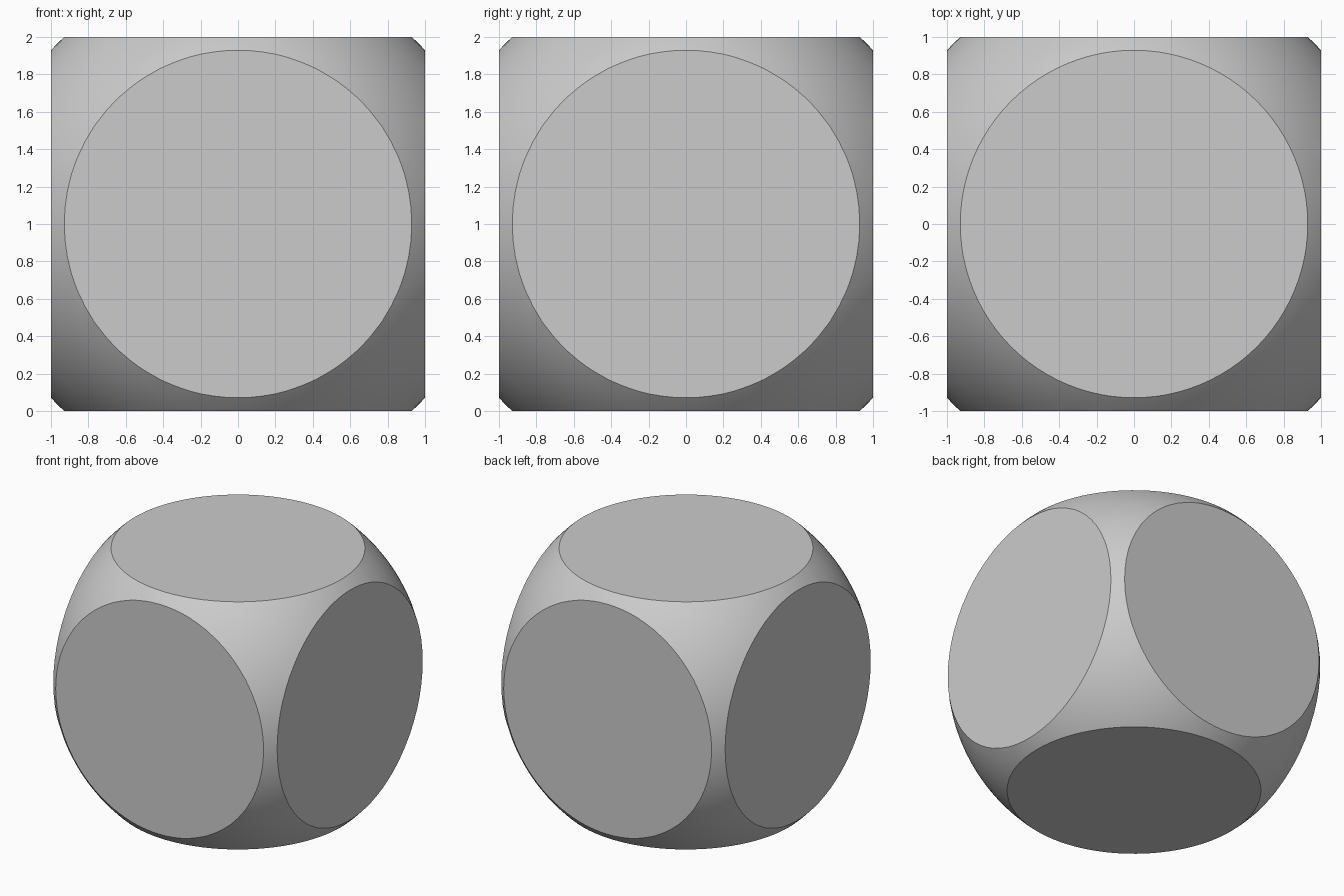
import bpy, bmesh, math
from mathutils import Vector

if "Cube" in bpy.data.objects:
    bpy.data.objects.remove(bpy.data.objects["Cube"])

HALF = 1.0        # half width of the block
FLAT_R = 0.93     # radius of each round flat
CENTRE = Vector((0, 0, HALF))

# Sphere that meets the six flats in circles of FLAT_R
bm = bmesh.new()
bmesh.ops.create_uvsphere(bm, u_segments=96, v_segments=48,
                          radius=math.hypot(HALF, FLAT_R))
bmesh.ops.translate(bm, verts=bm.verts, vec=CENTRE)

# Slice off and cap all six sides
for axis in range(3):
    for sign in (-1, 1):
        normal = Vector((0, 0, 0))
        normal[axis] = sign
        cut = bmesh.ops.bisect_plane(
            bm, geom=bm.verts[:] + bm.edges[:] + bm.faces[:], dist=1e-5,
            plane_co=CENTRE + normal * HALF, plane_no=normal, clear_outer=True)
        rim = [e for e in bm.edges if e.is_boundary]
        bmesh.ops.holes_fill(bm, edges=rim, sides=0)
bmesh.ops.recalc_face_normals(bm, faces=bm.faces)

mesh = bpy.data.meshes.new("rounded_die")
bm.to_mesh(mesh)
bm.free()
die = bpy.data.objects.new("rounded_die", mesh)
bpy.context.collection.objects.link(die)

# Smooth corners, crisp rims around the flats
bpy.context.view_layer.objects.active = die
die.select_set(True)
bpy.ops.object.shade_smooth_by_angle(angle=math.radians(25))
